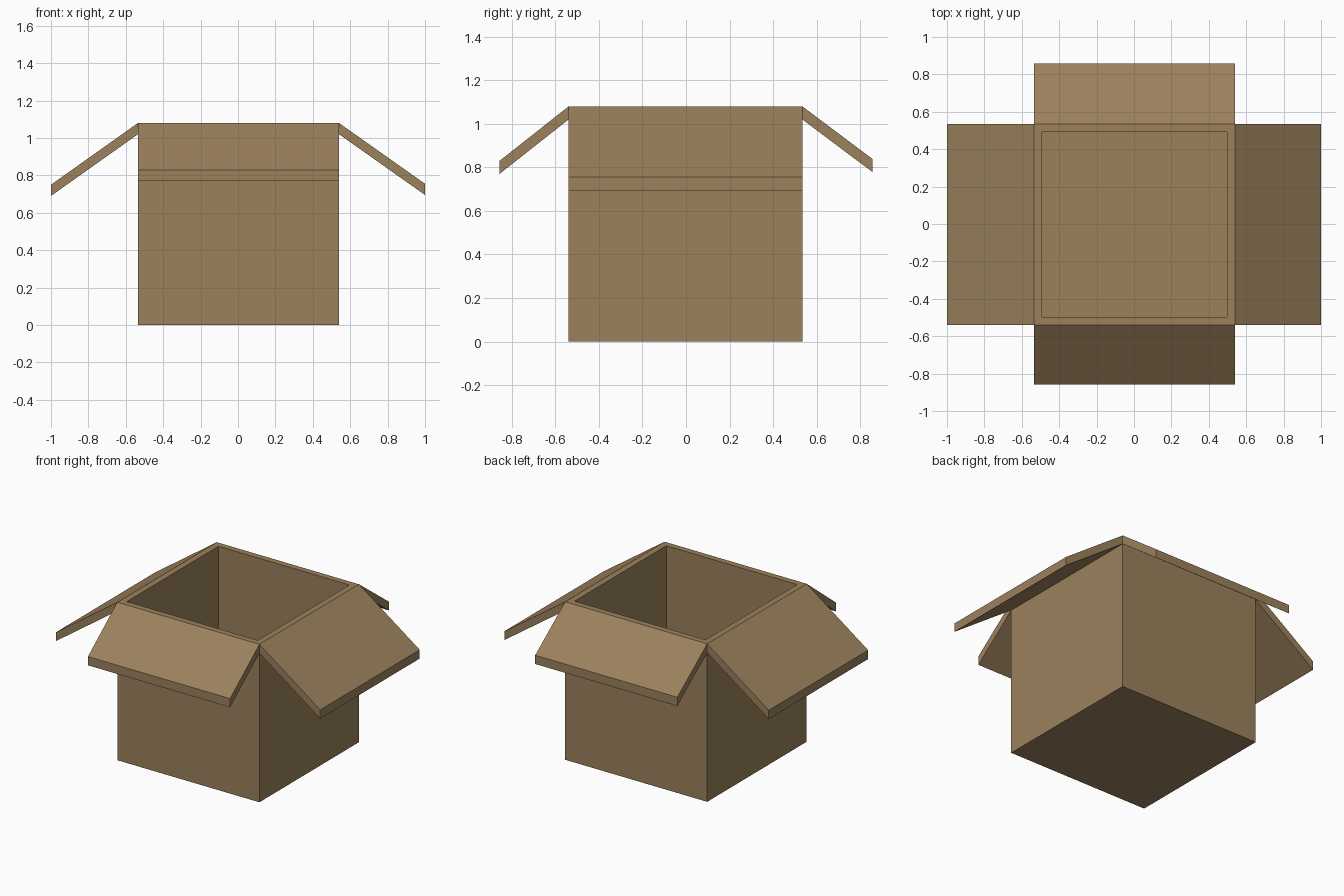
import bpy, bmesh
from mathutils import Vector

if "Cube" in bpy.data.objects:
    bpy.data.objects.remove(bpy.data.objects["Cube"])

X0, X1 = -0.535, 0.54      # outer walls
Y0, Y1 = -0.54, 0.535
TOP, T = 1.08, 0.06        # rim height, board thickness

card = bpy.data.materials.new("cardboard brown")
card.diffuse_color = (0.33, 0.22, 0.108, 1)
card.use_nodes = True
card.node_tree.nodes["Principled BSDF"].inputs["Base Color"].default_value = card.diffuse_color


def finish(bm, name):
    bmesh.ops.recalc_face_normals(bm, faces=bm.faces)
    me = bpy.data.meshes.new(name)
    bm.to_mesh(me)
    bm.free()
    me.materials.append(card)
    ob = bpy.data.objects.new(name, me)
    bpy.context.collection.objects.link(ob)
    return ob


# Open box: solid block, top inset to the wall thickness and sunk to the floor
bm = bmesh.new()
bmesh.ops.create_cube(bm, size=1)
for v in bm.verts:
    v.co = ((X0 if v.co.x < 0 else X1), (Y0 if v.co.y < 0 else Y1), (0 if v.co.z < 0 else TOP))
bm.normal_update()
rim = max(bm.faces, key=lambda f: f.normal.z)
bmesh.ops.inset_region(bm, faces=[rim], thickness=T)
ext = bmesh.ops.extrude_face_region(bm, geom=[rim])
for v in [g for g in ext["geom"] if isinstance(g, bmesh.types.BMVert)]:
    v.co.z = T
if rim.is_valid:
    bmesh.ops.delete(bm, geom=[rim], context='FACES_ONLY')
finish(bm, "box_body")


# Flap: board sloping down from a rim edge a-b, sheared so its ends are vertical
def flap(name, a, b, reach, drop):
    bm = bmesh.new()
    a, b = Vector((*a, TOP)), Vector((*b, TOP))
    out = Vector((*reach, -drop))
    top = bm.faces.new([bm.verts.new(p) for p in (a, b, b + out, a + out)])
    ext = bmesh.ops.extrude_face_region(bm, geom=[top], use_keep_orig=True)
    for v in [g for g in ext["geom"] if isinstance(g, bmesh.types.BMVert)]:
        v.co.z -= T
    finish(bm, name)


flap("left_flap", (X0, Y0), (X0, Y1), (-1 - X0, 0), 0.33)
flap("right_flap", (X1, Y0), (X1, Y1), (1 - X1, 0), 0.325)
flap("front_flap", (X0, Y0), (X1, Y0), (0, -0.857 - Y0), 0.25)
flap("back_flap", (X0, Y1), (X1, Y1), (0, 0.858 - Y1), 0.242)
